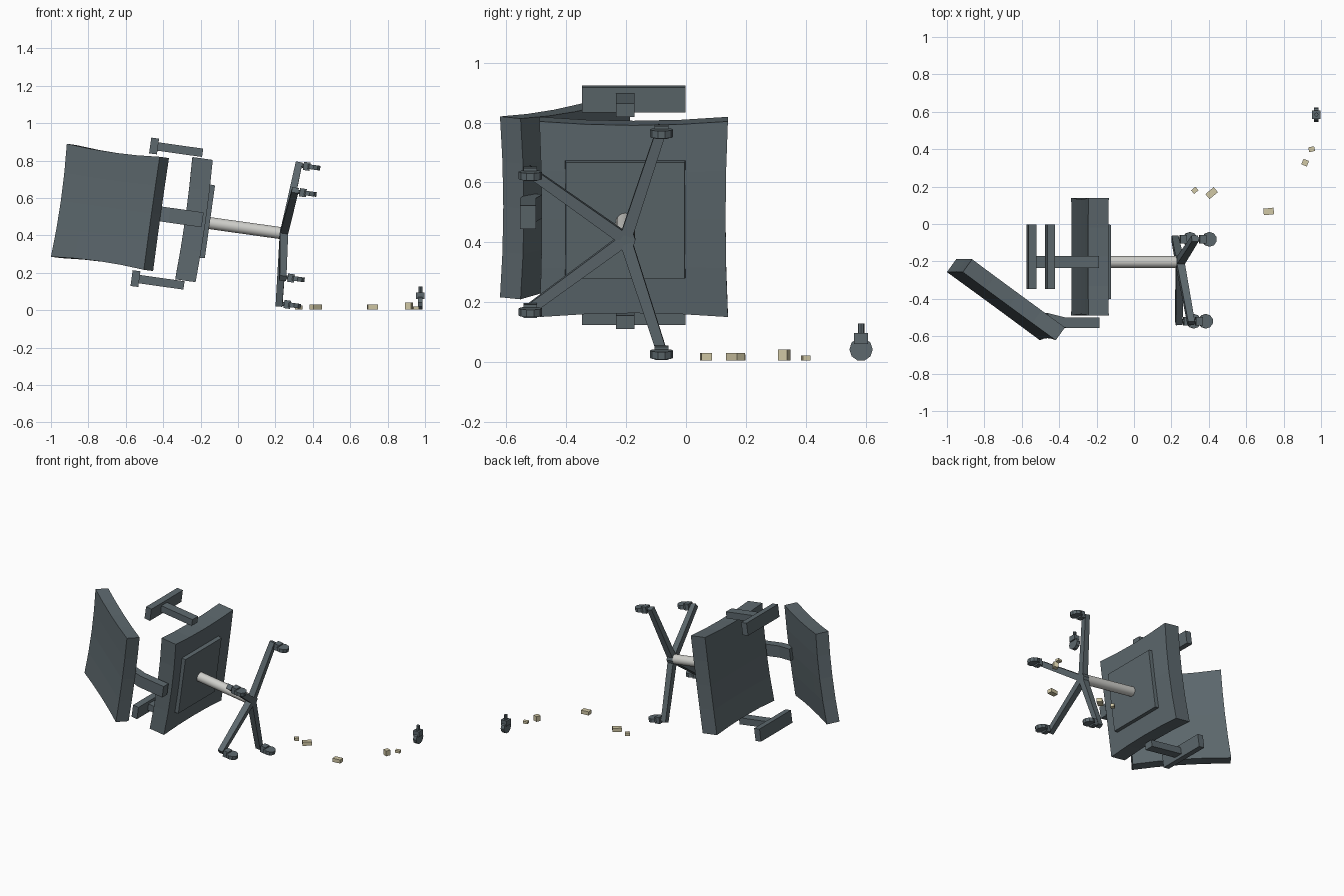
import bpy, bmesh
from math import radians, cos, sin
from mathutils import Matrix, Vector

if "Cube" in bpy.data.objects:
    bpy.data.objects.remove(bpy.data.objects["Cube"], do_unlink=True)


def material(name, rgb):
    m = bpy.data.materials.new(name)
    m.use_nodes = True
    m.diffuse_color = (*rgb, 1)
    m.node_tree.nodes["Principled BSDF"].inputs["Base Color"].default_value = (*rgb, 1)
    return m


SLATE = material("slate grey", (0.11, 0.14, 0.155))
METAL = material("pale metal", (0.62, 0.62, 0.59))
CRUMB = material("beige foam", (0.64, 0.58, 0.38))

# Frame of the toppled chair: x = sideways, y = forwards, z = along the post
CHAIR = Matrix.Translation((0.245, -0.203, 0.41)) @ Matrix.Rotation(radians(-82), 4, 'Y')


def move(*p):
    return Matrix.Translation(p)


def finish(bm, name, mat, matrix):
    bmesh.ops.recalc_face_normals(bm, faces=bm.faces)
    me = bpy.data.meshes.new(name)
    bm.to_mesh(me)
    bm.free()
    me.materials.append(mat)
    ob = bpy.data.objects.new(name, me)
    bpy.context.collection.objects.link(ob)
    ob.matrix_world = matrix
    return ob


def box(name, size, matrix, mat=SLATE, taper=1.0):
    bm = bmesh.new()
    bmesh.ops.create_cube(bm, size=1)
    for v in bm.verts:
        if v.co.z < 0:
            v.co.x *= taper
            v.co.y *= taper
        v.co = Vector(a * b for a, b in zip(v.co, size))
    return finish(bm, name, mat, matrix)


def cylinder(name, radius, depth, matrix, sides, mat=SLATE, smooth=False):
    bm = bmesh.new()
    bmesh.ops.create_cone(bm, cap_ends=True, segments=sides,
                          radius1=radius, radius2=radius, depth=depth)
    for f in bm.faces:
        f.smooth = smooth and len(f.verts) == 4
    return finish(bm, name, mat, matrix)


def cushion(name, width, length, thick, matrix):
    """Pad whose edges are drawn in and whose faces dip slightly at the middle."""
    bm = bmesh.new()
    bmesh.ops.create_cube(bm, size=2)
    edges = [e for e in bm.edges if abs(e.verts[0].co.z - e.verts[1].co.z) < 0.1]
    bmesh.ops.subdivide_edges(bm, edges=edges, cuts=3, use_grid_fill=True)
    for v in bm.verts:
        x, y, z = v.co
        v.co = (x * width / 2 * (1 - 0.04 * (1 - y * y)),
                y * length / 2 * (1 - 0.025 * (1 - x * x)),
                z * thick / 2 - 0.008 * (1 - x * x))
    return finish(bm, name, SLATE, matrix)


def caster(name, matrix):
    """Wheel, housing and stem; origin at the wheel centre."""
    turn = Matrix.Rotation(radians(90), 4, 'Y')
    cylinder(name + "_wheel", 0.039, 0.025, matrix @ turn, 10)
    box(name + "_housing", (0.044, 0.046, 0.036), matrix @ move(0, 0, 0.036))
    cylinder(name + "_stem", 0.011, 0.04, matrix @ move(0, 0, 0.066), 8)


# Seat, its mounting plate and the post
cushion("seat", 0.66, 0.63, 0.11, CHAIR @ move(0.007, 0.028, 0.486))
box("seat_plate", (0.40, 0.405, 0.05), CHAIR @ move(0.007, 0, 0.425), taper=0.98)
cylinder("post", 0.032, 0.42, CHAIR @ move(0, 0, 0.205), 20, METAL, True)

# Backrest folded forwards over the seat
cushion("backrest", 0.61, 0.62, 0.085,
        CHAIR @ move(0.009, -0.202, 0.94) @ Matrix.Rotation(radians(54), 4, 'X'))

# Bent bar carrying the backrest
bm = bmesh.new()
path = [(-0.325, 0.44), (-0.325, 0.62), (-0.30, 0.72)]
outline = [(y - 0.027, z) for y, z in path] + [(y + 0.027, z) for y, z in reversed(path)]
face = bm.faces.new([bm.verts.new((-0.04, y, z)) for y, z in outline])
ext = bmesh.ops.extrude_face_region(bm, geom=[face])
bmesh.ops.translate(bm, vec=(0.08, 0, 0),
                    verts=[g for g in ext["geom"] if isinstance(g, bmesh.types.BMVert)])
finish(bm, "back_bar", SLATE, CHAIR @ move(0.012, 0, 0))

# Armrests
for side, label in ((1, "left"), (-1, "right")):
    s = 0.009 + side * 0.358
    box(label + "_arm_post", (0.045, 0.062, 0.25), CHAIR @ move(s, 0, 0.615))
    box(label + "_arm_pad", (0.085, 0.345, 0.042), CHAIR @ move(s, 0.028, 0.752))

# Star base with one leg missing
cylinder("base_hub", 0.034, 0.045, CHAIR, 10)
for i in range(1, 5):
    a = radians(72 * i)
    out = Vector((sin(a), cos(a), 0))
    start, end = Vector((0, 0, 0)), out * 0.405 + Vector((0, 0, -0.028))
    axis = (end - start).normalized()
    across = Vector((0, 0, 1)).cross(axis).normalized()
    rot = Matrix((across, axis.cross(across), axis)).transposed().to_4x4()
    box(f"base_leg_{i}", (0.034, 0.036, (end - start).length),
        CHAIR @ Matrix.Translation((start + end) / 2) @ rot, taper=1.2)
    caster(f"caster_{i}", CHAIR @ Matrix.Translation(out * 0.392) @ move(0, 0, -0.107))

# Loose caster standing on the floor
caster("loose_caster", move(0.975, 0.585, 0.042))

# Crumbs of stuffing: x, y, length, width, height, turn
crumbs = [(0.325, 0.18, 0.03, 0.025, 0.02, 40), (0.415, 0.165, 0.058, 0.035, 0.025, 40),
          (0.72, 0.067, 0.055, 0.035, 0.025, 6), (0.915, 0.328, 0.032, 0.032, 0.036, -22),
          (0.95, 0.4, 0.032, 0.026, 0.016, 12)]
for i, (x, y, l, w, h, turn) in enumerate(crumbs):
    box(f"stuffing_{i + 1}", (l, w, h),
        move(x, y, 0.005 + h / 2) @ Matrix.Rotation(radians(turn), 4, 'Z'), CRUMB)
